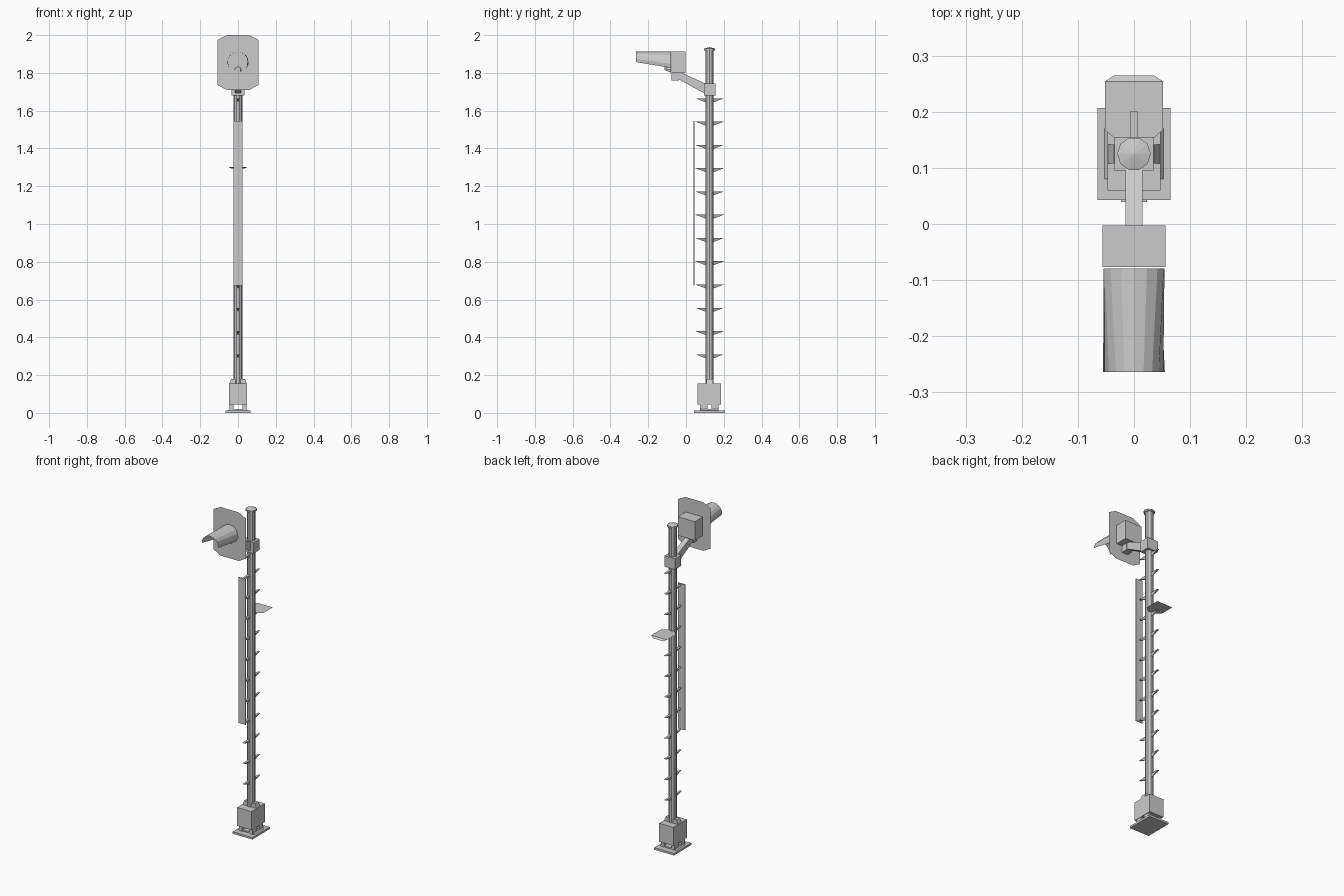
import bpy, math

if "Cube" in bpy.data.objects:
    bpy.data.objects.remove(bpy.data.objects["Cube"])

PY = 0.125  # pole centre line


def mesh(name, verts, faces):
    me = bpy.data.meshes.new(name)
    me.from_pydata(verts, [], faces)
    me.update()
    ob = bpy.data.objects.new(name, me)
    bpy.context.collection.objects.link(ob)
    return ob


BOX = [(3, 2, 1, 0), (4, 5, 6, 7), (0, 1, 5, 4), (1, 2, 6, 5), (2, 3, 7, 6), (3, 0, 4, 7)]


def box(name, x, y, z, top_x=None):
    """Box from (min, max) ranges; top_x gives a tapered top."""
    v = []
    for xs, h in ((x, z[0]), (top_x or x, z[1])):
        v += [(xs[0], y[0], h), (xs[1], y[0], h), (xs[1], y[1], h), (xs[0], y[1], h)]
    return mesh(name, v, BOX)


def extrude_x(name, prof, hw):
    """Extrude a (y, z) outline across x."""
    n = len(prof)
    v = [(s * hw, y, z) for s in (-1, 1) for y, z in prof]
    f = [tuple(range(n))[::-1], tuple(range(n, 2 * n))]
    f += [(i, (i + 1) % n, n + (i + 1) % n, n + i) for i in range(n)]
    return mesh(name, v, f)


def tube(name, rings, sides=10):
    """Upright lathed solid from (radius, z) rings."""
    v = [(r * math.cos(2 * math.pi * i / sides), PY + r * math.sin(2 * math.pi * i / sides), z)
         for r, z in rings for i in range(sides)]
    f = [(k * sides + i, k * sides + (i + 1) % sides,
          (k + 1) * sides + (i + 1) % sides, (k + 1) * sides + i)
         for k in range(len(rings) - 1) for i in range(sides)]
    f += [tuple(range(sides))[::-1], tuple(range((len(rings) - 1) * sides, len(rings) * sides))]
    return mesh(name, v, f)


def hood(name, r, zc, y_back, y_front, drop, segs=10):
    """Open lamp hood: an arc whose sides reach lower at the back."""
    v = []
    for y, a0 in ((y_back, -drop), (y_front, 0.0)):
        for i in range(segs + 1):
            a = a0 + (math.pi - 2 * a0) * i / segs
            v.append((r * math.cos(a), y, zc + r * math.sin(a)))
    n = segs + 1
    return mesh(name, v, [(i, i + 1, n + i + 1, n + i) for i in range(segs)])


# Base plate, pad and legs
box("base_plate", (-0.065, 0.065), (0.043, 0.207), (0, 0.012))
box("base_pad", (-0.053, 0.053), (0.08, 0.17), (0.012, 0.02), (-0.047, 0.047))
for sx in (-1, 1):
    for y in ((0.075, 0.113), (0.135, 0.172)):
        box("base_leg", tuple(sorted((sx * 0.025, sx * 0.045))), y, (0.012, 0.046))

# Equipment box and pole socket
box("base_box", (-0.047, 0.047), (0.06, 0.186), (0.045, 0.155))
box("pole_socket", (-0.046, 0.046), (0.108, 0.142), (0.155, 0.18), (-0.036, 0.036))

# Pole and cap
tube("pole", [(0.023, 0.155), (0.023, 1.925)])
tube("pole_cap", [(0.03, 1.918), (0.03, 1.929), (0.002, 1.936)])

# Climbing steps, both sides of the pole
for i in range(12):
    z = 0.302 + i * 0.1232
    for s in (-1, 1):
        a, b = PY + s * 0.018, PY + s * 0.076
        v = [(-0.008, a, z + 0.008), (0.008, a, z + 0.008), (0.006, b, z + 0.008),
             (-0.006, b, z + 0.008), (0, a, z - 0.014)]
        mesh("step", v, [(0, 1, 2, 3), (0, 4, 1), (1, 4, 2), (2, 4, 3), (3, 4, 0)])

# Long front marker board
box("marker_board", (-0.023, 0.023), (0.039, 0.044), (0.675, 1.545))

# Rear standing platform with bent tip
pv = [(-0.02, 0.14, 1.303), (0.02, 0.14, 1.303), (0.052, 0.168, 1.303), (0.052, 0.254, 1.303),
      (-0.052, 0.254, 1.303), (-0.052, 0.168, 1.303), (0.035, 0.265, 1.294), (-0.035, 0.265, 1.294)]
mesh("platform", pv, [(0, 1, 2, 3, 4, 5), (4, 3, 6, 7)])

# Clamp, arm and bracket
box("arm_clamp", (-0.035, 0.035), (0.095, 0.155), (1.68, 1.745))
extrude_x("arm", [(0.1, 1.69), (0.1, 1.745), (-0.04, 1.808), (-0.04, 1.767)], 0.015)
box("arm_bracket", (-0.02, 0.02), (-0.077, -0.038), (1.76, 1.805))

# Lamp housing, background board and hoods
box("lamp_housing", (-0.056, 0.056), (-0.077, -0.003), (1.8, 1.912))
outline = [(0.06, 1.71), (0.108, 1.736), (0.108, 1.975), (0.06, 2.0)]
outline += [(-x, z) for x, z in reversed(outline)]
mesh("background_board", [(x, -0.079, z) for x, z in outline], [tuple(range(8))])
hood("lamp_hood", 0.055, 1.857, -0.079, -0.264, math.radians(34))
hood("small_hood", 0.018, 1.815, -0.079, -0.114, math.radians(50), 6)
